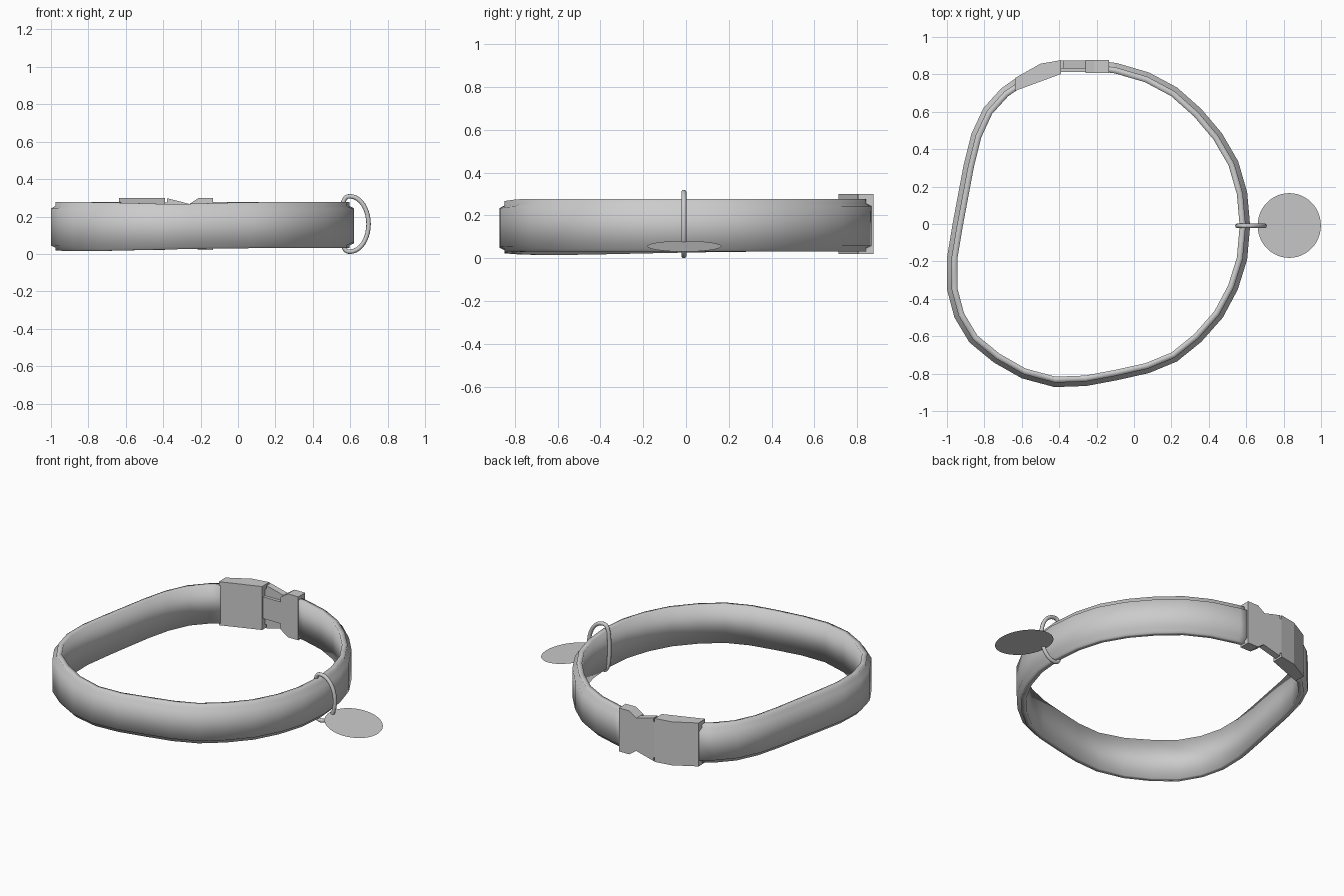
import bpy, bmesh, math
from mathutils import Vector

if "Cube" in bpy.data.objects:
    bpy.data.objects.remove(bpy.data.objects["Cube"])


def make_object(name, verts, faces, smooth=False):
    mesh = bpy.data.meshes.new(name)
    mesh.from_pydata(verts, [], faces)
    bm = bmesh.new()
    bm.from_mesh(mesh)
    bmesh.ops.recalc_face_normals(bm, faces=bm.faces)
    bm.to_mesh(mesh)
    bm.free()
    for p in mesh.polygons:
        p.use_smooth = smooth
    ob = bpy.data.objects.new(name, mesh)
    bpy.context.collection.objects.link(ob)
    return ob


def prism(name, outline, lo, hi, plane):
    """Extrude a 2D outline along z (plane 'xy') or along y (plane 'xz')."""
    n = len(outline)
    put = (lambda a, b, c: (a, b, c)) if plane == 'xy' else (lambda a, b, c: (a, c, b))
    verts = [put(a, b, c) for c in (lo, hi) for a, b in outline]
    faces = [tuple(range(n)), tuple(range(n, 2 * n))]
    faces += [(i, (i + 1) % n, n + (i + 1) % n, n + i) for i in range(n)]
    return make_object(name, verts, faces)


def sweep(name, rings, closed):
    """Skin a list of closed cross-sections."""
    m, n = len(rings[0]), len(rings)
    verts = [v for r in rings for v in r]
    faces = [(i * m + j, i * m + (j + 1) % m,
              (i + 1) % n * m + (j + 1) % m, (i + 1) % n * m + j)
             for i in range(n if closed else n - 1) for j in range(m)]
    if not closed:
        faces += [tuple(range(m)), tuple(range((n - 1) * m, n * m))]
    return make_object(name, verts, faces, True)


# Strap: outer path seen from above, clockwise, open at the buckle
path = [(-.15, .868), (-.09, .86), (.08, .81), (.23, .73), (.36, .615), (.47, .485),
        (.557, .335), (.605, .17), (.621, -.01), (.605, -.19), (.555, -.35), (.475, -.5),
        (.36, -.63), (.23, -.735), (.08, -.797), (-.09, -.835), (-.255, -.866),
        (-.425, -.872), (-.6, -.825), (-.75, -.74), (-.88, -.633), (-.96, -.5),
        (-1, -.35), (-1, -.18), (-.97, 0), (-.94, .16), (-.91, .32), (-.87, .48),
        (-.805, .62), (-.71, .725), (-.61, .795)]
# Padded outer face with a thinner rim on the inside: (inward offset, z)
section = [(0, .058), (0, .243), (.024, .256), (.024, .277), (.056, .277),
           (.056, .032), (.024, .032), (.024, .046)]
rings = []
for i, p in enumerate(path):
    p = Vector(p)
    a = Vector(path[max(i - 1, 0)])
    b = Vector(path[min(i + 1, len(path) - 1)])
    t1 = (p - a) if i else (b - p)
    t2 = (b - p) if i < len(path) - 1 else t1
    t = (t1.normalized() + t2.normalized()).normalized()
    inward = Vector((t.y, -t.x))
    # the strap's lower edge sags at the front left, the top dips slightly in front
    sag = .018 * math.exp(-((p.x + .75) ** 2 + (p.y + .55) ** 2) / .3)
    dip = .010 * math.exp(-((p.x + .35) ** 2 + (p.y + .87) ** 2) / .08)
    rings.append([(p.x + inward.x * o, p.y + inward.y * o, z - (sag if z < .1 else dip))
                  for o, z in section])
sweep("strap", rings, False)

# D-ring: rounded on the outside, squarer on the inside
rings = []
N, M, R = 40, 10, .012
spine = []
for i in range(N):
    a = 2 * math.pi * i / N
    c, s = math.cos(a), math.sin(a)
    if c >= 0:
        x, z = .1 * c, .148 * s
    else:
        x, z = -.045 * abs(c) ** .7, .148 * math.copysign(abs(s) ** .7, s)
    spine.append(Vector((.598 + x, -.01, .16 + z)))
for i, p in enumerate(spine):
    t = (spine[(i + 1) % N] - spine[i - 1]).normalized()
    side = Vector((t.z, 0, -t.x))
    rings.append([p + side * R * math.cos(2 * math.pi * j / M)
                  + Vector((0, R * math.sin(2 * math.pi * j / M), 0)) for j in range(M)])
sweep("d_ring", rings, True)

# Name tag: thin disc sloping down away from the ring
tilt = math.atan(.05 / .335)
disc = []
for i in range(48):
    a = 2 * math.pi * i / 48
    r = .171 * math.cos(a)
    disc.append((.83 + r * math.cos(tilt), -.008 + .173 * math.sin(a),
                 .056 - r * math.sin(tilt)))
make_object("tag", disc, [tuple(range(48))])

# Buckle: bent body, clip end, tapered cover plate and central tongue
prism("buckle_body", [(-.637, .78), (-.5, .857), (-.39, .876), (-.39, .802),
                      (-.635, .712)], .02, .3, 'xy')
prism("buckle_clip", [(-.26, .056), (-.21, .02), (-.135, .02), (-.135, .3),
                      (-.21, .3), (-.26, .266)], .806, .876, 'xz')
prism("buckle_plate", [(-.395, .045), (-.38, .045), (-.38, .022), (-.255, .054),
                       (-.255, .266), (-.38, .298), (-.38, .275), (-.395, .275)],
      .832, .873, 'xz')
prism("buckle_tongue", [(-.395, .09), (-.255, .09), (-.255, .23), (-.395, .23)],
      .812, .835, 'xz')
